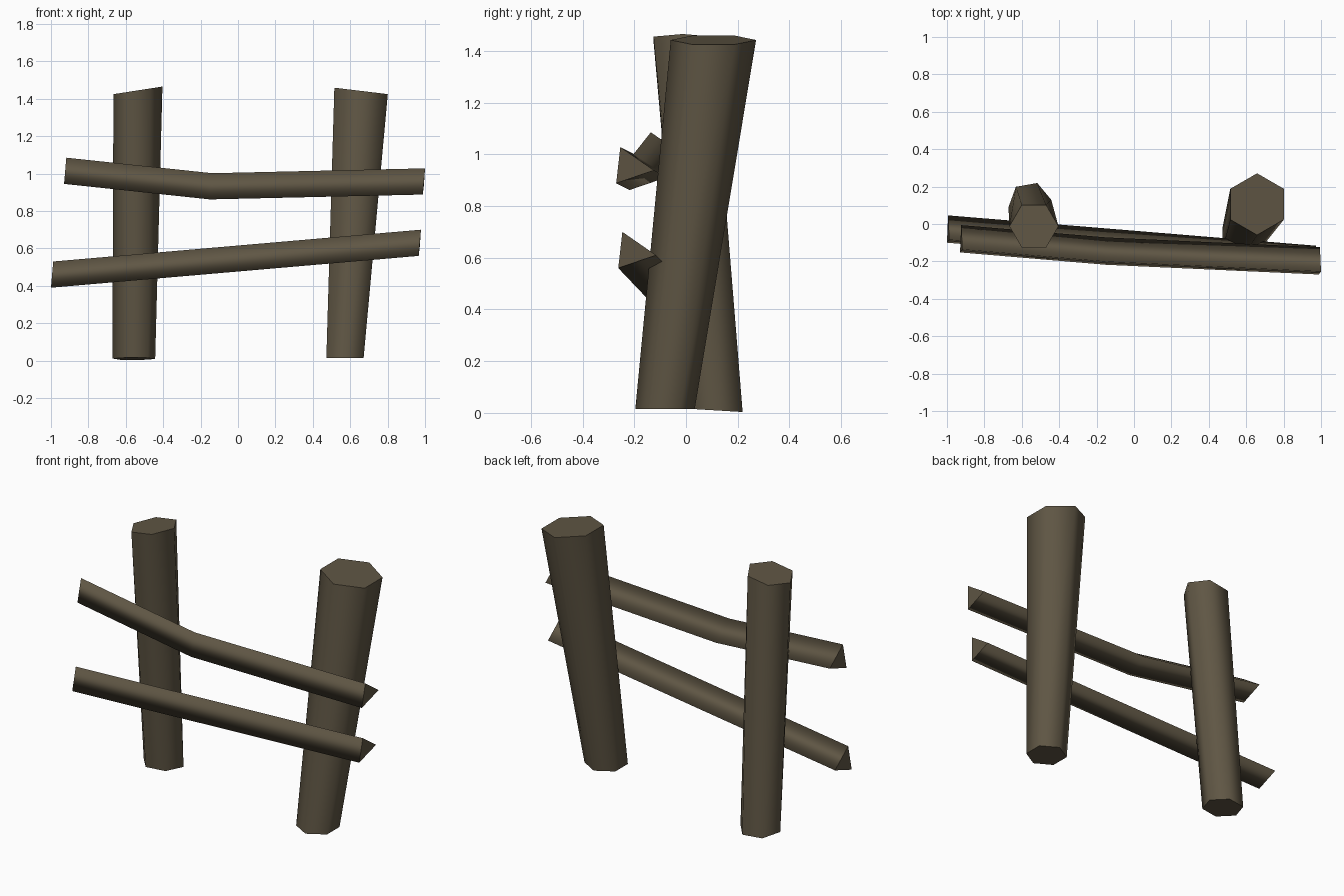
import bpy, math
from mathutils import Vector

if "Cube" in bpy.data.objects:
    bpy.data.objects.remove(bpy.data.objects["Cube"])

wood = bpy.data.materials.new("weathered brown wood")
wood.diffuse_color = (0.115, 0.093, 0.058, 1)
wood.use_nodes = True
wood.node_tree.nodes["Principled BSDF"].inputs["Base Color"].default_value = wood.diffuse_color


def loft(name, rings):
    """Skin a row of matching rings, smooth along the sides with crisp end caps."""
    n = len(rings[0])
    verts = [p for ring in rings for p in ring]
    faces = []
    for r in range(len(rings) - 1):
        for i in range(n):
            j = (i + 1) % n
            faces.append((r * n + i, r * n + j, (r + 1) * n + j, (r + 1) * n + i))
    last = (len(rings) - 1) * n
    faces.append(tuple(reversed(range(n))))
    faces.append(tuple(range(last, last + n)))
    mesh = bpy.data.meshes.new(name)
    mesh.from_pydata(verts, [], faces)
    mesh.materials.append(wood)
    for p in mesh.polygons:
        p.use_smooth = True
    for e in mesh.edges:
        a, b = e.vertices
        e.use_edge_sharp = (a < n and b < n) or (a >= last and b >= last)
    obj = bpy.data.objects.new(name, mesh)
    bpy.context.collection.objects.link(obj)
    return obj


def hexagon(center, radius, turn, slope_x=0.0, slope_y=0.0):
    """Six-sided post end, cut at a slant."""
    ring = []
    for i in range(6):
        a = math.radians(turn + 60 * i)
        dx, dy = radius * math.cos(a), radius * math.sin(a)
        ring.append(Vector(center) + Vector((dx, dy, slope_x * dx + slope_y * dy)))
    return ring


def triangle(x, y, z):
    """Split-rail section, placed by its lower front corner."""
    base = Vector((x, y, z))
    return [base, base + Vector((0.006, 0.146, 0.05)), base + Vector((0.012, 0.016, 0.14))]


# Leaning hexagonal posts, wider at the top
loft("left_post", [
    hexagon((-0.557, 0.11, 0.01), 0.116, 10, 0, -0.06),
    hexagon((-0.535, -0.012, 1.445), 0.131, 0, 0.155, 0)])
loft("right_post", [
    hexagon((0.572, -0.081, 0.015), 0.115, 90),
    hexagon((0.658, 0.106, 1.442), 0.165, 90, -0.12, 0)])

# Three-sided rails nailed across the front
loft("lower_rail", [triangle(-1.0, -0.1, 0.39), triangle(0.966, -0.262, 0.56)])
loft("upper_rail", [
    triangle(-0.93, -0.152, 0.945),
    triangle(-0.15, -0.218, 0.862),
    triangle(0.988, -0.27, 0.888)])
